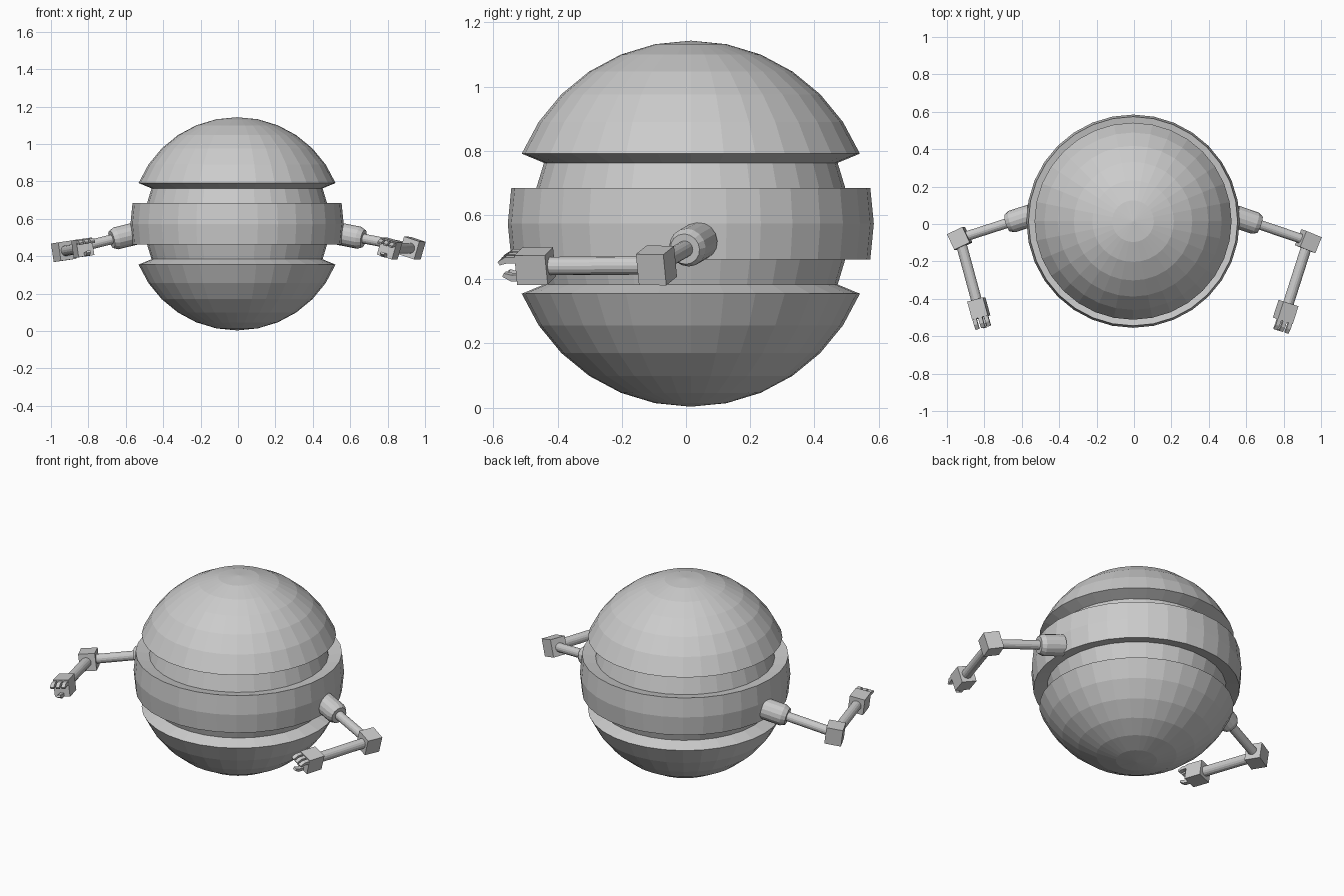
import bpy, bmesh, math
from mathutils import Matrix, Vector

if "Cube" in bpy.data.objects:
    bpy.data.objects.remove(bpy.data.objects["Cube"])


def finish(name, bm, matrix=None):
    if matrix:
        bm.transform(matrix)
    bmesh.ops.recalc_face_normals(bm, faces=bm.faces[:])
    mesh = bpy.data.meshes.new(name)
    bm.to_mesh(mesh)
    bm.free()
    obj = bpy.data.objects.new(name, mesh)
    bpy.context.collection.objects.link(obj)
    return obj


def frame(origin, forward, side):
    # local x = forward, y = outward side, z = up
    f = forward.normalized()
    s = (side - f * side.dot(f)).normalized()
    u = f.cross(s)
    if u.z < 0:
        u = -u
    m = Matrix((f, s, u)).transposed().to_4x4()
    m.translation = origin
    return m


def lathe(name, profile, steps, matrix):
    # revolve (radius, height) points about local z
    bm = bmesh.new()
    verts = [bm.verts.new((r, 0, z)) for r, z in profile]
    edges = [bm.edges.new(p) for p in zip(verts, verts[1:])]
    bmesh.ops.spin(bm, geom=verts + edges, cent=(0, 0, 0), axis=(0, 0, 1),
                   angle=math.tau, steps=steps, use_merge=False)
    bmesh.ops.remove_doubles(bm, verts=bm.verts[:], dist=1e-5)
    return finish(name, bm, matrix)


def rod(name, a, b, profile, steps=16):
    # profile heights are fractions of the way from a to b
    d = b - a
    pts = [(r, t * d.length) for r, t in profile]
    rot = d.to_track_quat('Z', 'Y').to_matrix().to_4x4()
    return lathe(name, pts, steps, Matrix.Translation(a) @ rot)


def box(name, size, matrix):
    bm = bmesh.new()
    bmesh.ops.create_cube(bm, size=1)
    bmesh.ops.scale(bm, vec=size, verts=bm.verts[:])
    return finish(name, bm, matrix)


def finger(name, matrix, side, height, flip):
    # hooked outline extruded across the finger width
    outline = [(0, .012), (.036, .012), (.062, -.003), (.056, -.014), (.032, -.008), (0, -.008)]
    w = .011
    bm = bmesh.new()
    face = bm.faces.new([bm.verts.new((.045 + x, side - w, height + flip * z)) for x, z in outline])
    ext = bmesh.ops.extrude_face_region(bm, geom=[face])['geom']
    bmesh.ops.translate(bm, vec=(0, 2 * w, 0),
                        verts=[e for e in ext if isinstance(e, bmesh.types.BMVert)])
    return finish(name, bm, matrix)


# Body: 32 x 16 sphere with two recessed rows beside the raised middle band
centre = Vector((-.005, .015, .573))
R, INNER = .57, .495
rows = ([(k, R) for k in range(7)] + [(6, INNER), (7, INNER)]
        + [(7, R), (8, R), (9, R)] + [(9, INNER), (10, INNER)]
        + [(k, R) for k in range(10, 17)])
step = math.pi / 16
lathe("body", [(r * math.sin(k * step), r * math.cos(k * step)) for k, r in rows],
      32, Matrix.Translation(centre))

# Arms: shoulder, elbow and hand centres, with the elbow's outward axis
arms = {
    "left": ((-.625, .022, .502), (-.932, -.077, .427), (-.83, -.452, .445), (-.9, -.43, -.13)),
    "right": ((.62, .014, .504), (.932, -.092, .443), (.811, -.47, .441), (.9, -.37, -.3)),
}
for label, data in arms.items():
    shoulder, elbow, hand, outward = map(Vector, data)
    axis = (elbow - shoulder).normalized()
    forearm = hand - elbow

    rod(label + "_shoulder", shoulder - axis * .085, shoulder + axis * .055,
        [(0, 0), (.06, 0), (.06, .82), (.048, 1), (0, 1)])
    tube = [(0, 0), (.026, 0), (.026, 1), (0, 1)]
    rod(label + "_upper_arm", shoulder, elbow, tube)
    box(label + "_elbow", (.092, .092, .1), frame(elbow, outward, forearm))
    rod(label + "_forearm", elbow, hand, [(r * 1.1, t) for r, t in tube])

    # Hand with three upper fingers and an opposing thumb
    grip = frame(hand, forearm, outward)
    box(label + "_hand", (.1, .088, .095), grip)
    for i in range(3):
        finger(f"{label}_finger_{i + 1}", grip, (i - 1) * .032, .03, 1)
    finger(label + "_thumb", grip, 0, -.034, -1)
